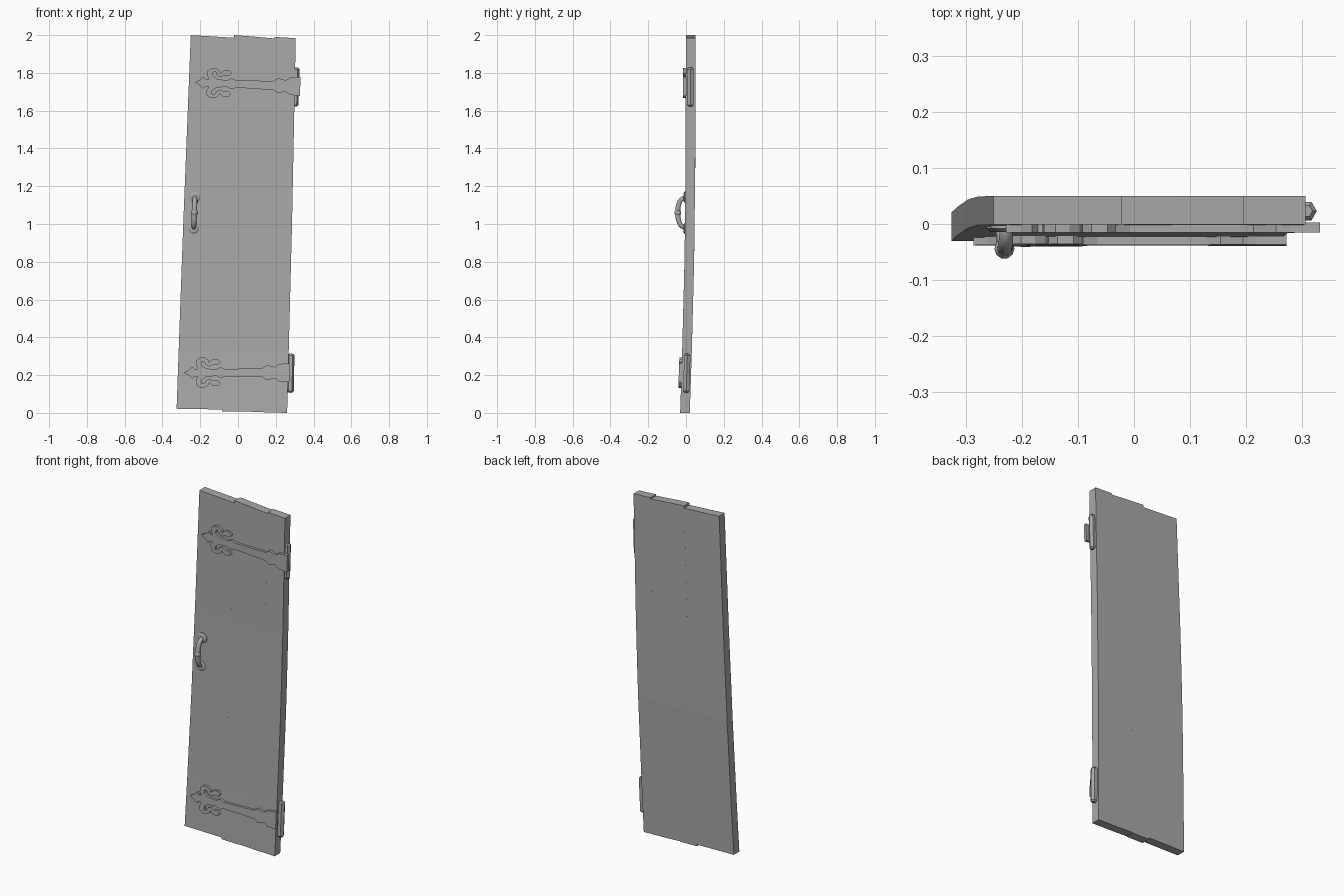
import bpy, bmesh, math
from mathutils import Vector

cube = bpy.data.objects.get("Cube")
if cube:
    bpy.data.objects.remove(cube, do_unlink=True)

grey = bpy.data.materials.new("plain grey")
grey.use_nodes = True
COLOUR = (0.4, 0.4, 0.4, 1)
grey.diffuse_color = COLOUR
grey.node_tree.nodes["Principled BSDF"].inputs["Base Color"].default_value = COLOUR


def finish(name, bm, smooth=None):
    bmesh.ops.recalc_face_normals(bm, faces=bm.faces)
    mesh = bpy.data.meshes.new(name)
    bm.to_mesh(mesh)
    bm.free()
    mesh.materials.append(grey)
    ob = bpy.data.objects.new(name, mesh)
    bpy.context.scene.collection.objects.link(ob)
    if smooth:
        bpy.ops.object.select_all(action='DESELECT')
        ob.select_set(True)
        bpy.context.view_layer.objects.active = ob
        bpy.ops.object.shade_smooth_by_angle(angle=math.radians(smooth))
    return ob


def sample(points, z):
    for (z0, a), (z1, b) in zip(points, points[1:]):
        if z <= z1:
            return a + (b - a) * (z - z0) / (z1 - z0)
    return points[-1][1]


# Warped door panel: left and right edges, and the bow of the front face
LEFT = [(0, -.326), (1, -.29), (2, -.25)]
RIGHT = [(0, .26), (1, .286), (2, .306)]
BOW = [(0, -.031), (.3, -.021), (.8, -.008), (1.3, -.002), (2, -.001)]
THICK = .051


def door_x(f, z):
    return sample(LEFT, z) * (1 - f) + sample(RIGHT, z) * f


# Each plank: left and right fraction, bottom heights, top heights
PLANKS = [(0, .41, .022, .018, 2.0, 1.986), (.41, .6, .008, .006, 2.0, 1.992),
          (.6, .8, .008, .003, 1.992, 1.982), (.8, 1, .003, 0, 1.99, 1.984)]
for number, (f0, f1, b0, b1, t0, t1) in enumerate(PLANKS, 1):
    bm = bmesh.new()
    rings = []
    for t in (0, .15, .4, .5, .65, 1):
        ring = []
        for f, low, high, depth in ((f0, b0, t0, 0), (f1, b1, t1, 0),
                                    (f1, b1, t1, THICK), (f0, b0, t0, THICK)):
            z = low + (high - low) * t
            ring.append(bm.verts.new((door_x(f, z), sample(BOW, z) + depth, z)))
        rings.append(ring)
    for a, b in zip(rings, rings[1:]):
        for i in range(4):
            j = (i + 1) % 4
            bm.faces.new((a[i], a[j], b[j], b[i]))
    bm.faces.new(rings[0])
    bm.faces.new(rings[-1])
    finish(f"door_plank_{number}", bm)

# Strap hinge: upper half of the lily-ended outline, in hundredths
STRAP = [(0, 0), (2.5, 1.4), (4.5, 3.2), (5.6, 1.9), (7.4, 2), (6.3, 4), (6.5, 6.5),
         (8.5, 8), (11, 7.9), (12.8, 6.7), (13.4, 5.3), (15, 6.9), (17.8, 7.2),
         (19.4, 5.6), (18, 4.1), (15.5, 4.3), (13.5, 3.3), (11.6, 4.2), (10.8, 5.8),
         (9.3, 5.8), (9.2, 4), (11.5, 2.3), (17, 1.7), (19.5, 2.9), (22, 1.9),
         (41.5, 2.4), (44, 4), (48, 3), (50.5, 4.6), (55.8, 5)]


def strap(name, tip_x, tip_z, tilt):
    bm = bmesh.new()
    outline = STRAP + [(u, -v) for u, v in reversed(STRAP[1:])]
    c, s = math.cos(tilt), math.sin(tilt)
    verts = []
    for u, v in outline:
        x, z = tip_x + (u * c - v * s) / 100, tip_z + (u * s + v * c) / 100
        verts.append(bm.verts.new((x, sample(BOW, z) - .014, z)))
    face = bm.faces.new(verts)
    bmesh.ops.triangulate(bm, faces=[face])
    sheet = bmesh.ops.extrude_face_region(bm, geom=bm.faces[:])
    for v in sheet["geom"]:
        if isinstance(v, bmesh.types.BMVert):
            v.co.y += .018
    finish(name, bm)


strap("upper_strap_hinge", -.228, 1.75, math.radians(-2.3))
strap("lower_strap_hinge", -.286, .213, 0)


# Swept circular sections along a path, capped at both ends
def sweep(name, path, sides, smooth=None):
    bm = bmesh.new()
    rings = []
    for i, (p, r) in enumerate(path):
        tangent = (Vector(path[min(i + 1, len(path) - 1)][0])
                   - Vector(path[max(i - 1, 0)][0])).normalized()
        side = tangent.orthogonal() if abs(tangent.x) > .9 else Vector((1, 0, 0))
        side = (side - tangent * side.dot(tangent)).normalized()
        other = tangent.cross(side)
        rings.append([bm.verts.new(Vector(p) + r * (math.cos(k * math.tau / sides) * side
                                                    + math.sin(k * math.tau / sides) * other))
                      for k in range(sides)])
    for a, b in zip(rings, rings[1:]):
        for k in range(sides):
            m = (k + 1) % sides
            bm.faces.new((a[k], a[m], b[m], b[k]))
    bm.faces.new(rings[0])
    bm.faces.new(rings[-1])
    finish(name, bm, smooth)


# Hinge barrels on the left edge, leaning with the door
def barrel(name, x, y, z, lean_x, lean_y):
    path = []
    for h, r in ((-.103, .011), (-.094, .019), (.094, .019), (.103, .011)):
        path.append(((x + lean_x * h, y + lean_y * h, z + h), r))
    sweep(name, path, 6)


barrel("upper_hinge_barrel", .304, .023, 1.725, .03, 0)
barrel("lower_hinge_barrel", .278, .004, .21, .02, .035)

# Bowed pull handle with a central collar
path = []
STEPS = 16
for i in range(STEPS + 1):
    a = math.pi * i / STEPS
    z = 1.06 - .079 * math.cos(a)
    path.append(((-.231 + .04 * (z - 1.06), .002 - .046 * math.sin(a) ** .7, z),
                 .011 + .003 * math.sin(a)))
sweep("pull_handle", path, 10, 40)
sweep("handle_collar", [((-.231, -.044, 1.06 + h), r) for h, r in
                        ((-.012, .013), (-.006, .018), (.006, .018), (.012, .013))], 10, 40)

# Round mounting plates behind the handle ends
for name, x, z in (("upper_handle_plate", -.227, 1.142), ("lower_handle_plate", -.235, .976)):
    sweep(name, [((x, .004, z), .029), ((x, -.008, z), .029), ((x, -.014, z), .02)], 12, 30)
